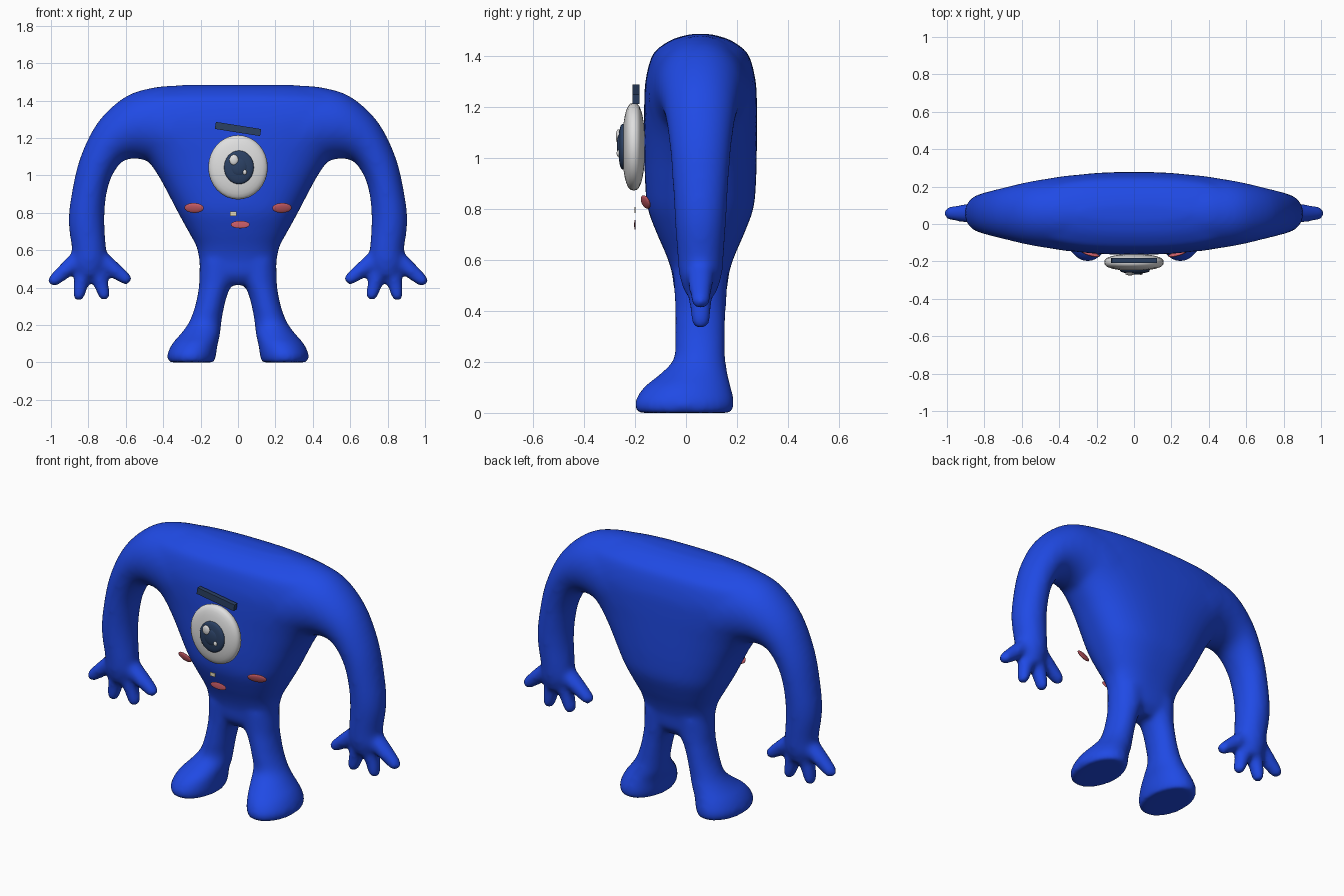
import bpy, bmesh, math
from mathutils import Vector, Matrix

cube = bpy.data.objects.get("Cube")
if cube:
    bpy.data.objects.remove(cube, do_unlink=True)

MID_Y = 0.057


def material(name, rgb):
    mat = bpy.data.materials.new(name)
    mat.use_nodes = True
    mat.diffuse_color = (*rgb, 1)
    mat.node_tree.nodes["Principled BSDF"].inputs["Base Color"].default_value = (*rgb, 1)
    return mat


blue = material("royal blue", (0.014, 0.068, 0.78))
white = material("eye white", (0.74, 0.74, 0.74))
navy = material("dark navy", (0.024, 0.052, 0.125))
pink = material("coral pink", (0.62, 0.115, 0.145))
cream = material("tooth cream", (0.78, 0.7, 0.48))


def add_object(name, bm, mat):
    bmesh.ops.recalc_face_normals(bm, faces=bm.faces)
    mesh = bpy.data.meshes.new(name)
    bm.to_mesh(mesh)
    bm.free()
    mesh.materials.append(mat)
    obj = bpy.data.objects.new(name, mesh)
    bpy.context.collection.objects.link(obj)
    return obj


def spline(a, b, c, d, t):
    return 0.5 * (2 * b + (c - a) * t + (2 * a - 5 * b + 4 * c - d) * t * t
                  + (3 * b - a - 3 * c + d) * t ** 3)


def power(value, exponent):
    return math.copysign(abs(value) ** exponent, value)


def loft(bm, sections, side=1, sides=32, steps=4, fullness=1.0):
    """Skin rounded sections (centre, half axis u, half axis v)."""
    last = len(sections) - 1
    dense = []
    for i in range(last):
        four = [sections[max(0, min(last, i + k))] for k in (-1, 0, 1, 2)]
        for s in range(steps):
            dense.append([spline(*(q[j] for q in four), s / steps) for j in range(3)])
    dense.append(sections[-1])
    rings = []
    for c, u, v in dense:
        ring = []
        for k in range(sides):
            a = math.tau * k / sides
            p = c + u * power(math.cos(a), fullness) + v * power(math.sin(a), fullness)
            ring.append(bm.verts.new((p.x * side, p.y, p.z)))
        rings.append(ring)
    for r0, r1 in zip(rings, rings[1:]):
        for k in range(sides):
            n = (k + 1) % sides
            bm.faces.new((r0[k], r0[n], r1[n], r1[k]))
    bm.faces.new(rings[0])
    bm.faces.new(rings[-1])


def level(z, x, half_x, y, half_y):
    return Vector((x, y, z)), Vector((half_x, 0, 0)), Vector((0, half_y, 0))


def across(ox, oz, ix, iz, depth):
    outer, inner = Vector((ox, MID_Y, oz)), Vector((ix, MID_Y, iz))
    return (outer + inner) / 2, (outer - inner) / 2, Vector((0, depth, 0))


def finger(bm, tip, side):
    start = Vector((0.795 + (tip[0] - 0.795) * 0.28, MID_Y, 0.55))
    end = Vector((tip[0], MID_Y, tip[1]))
    d = (end - start).normalized()
    n = Vector((d.z, 0, -d.x))
    parts = []
    for t, r in ((0, 0.05), (0.45, 0.043), (0.85, 0.034), (0.95, 0.026), (1, 0.01)):
        parts.append((start.lerp(end, t), n * r, Vector((0, r * 1.1, 0))))
    loft(bm, parts, side, 16)


# Body: torso, arms, hands and legs fused into one smooth skin
torso = [(0.415, 0.07, 0.06), (0.47, 0.19, 0.1), (0.55, 0.207, 0.112),
         (0.62, 0.222, 0.135), (0.7, 0.265, 0.17), (0.8, 0.32, 0.207),
         (0.9, 0.372, 0.217), (1.0, 0.427, 0.22), (1.1, 0.5, 0.221),
         (1.2, 0.61, 0.221), (1.3, 0.66, 0.216), (1.4, 0.59, 0.19),
         (1.44, 0.5, 0.15), (1.468, 0.4, 0.1), (1.485, 0.28, 0.035)]
arm = [(0.0, 1.485, 0.0, 0.85, 0.21), (0.3, 1.482, 0.33, 0.98, 0.205),
       (0.45, 1.47, 0.45, 1.06, 0.188), (0.6, 1.422, 0.545, 1.09, 0.167),
       (0.745, 1.29, 0.625, 1.068, 0.14), (0.842, 1.1, 0.685, 0.97, 0.12),
       (0.89, 0.9, 0.71, 0.85, 0.108), (0.906, 0.75, 0.714, 0.73, 0.1),
       (0.887, 0.6, 0.704, 0.6, 0.09), (0.885, 0.53, 0.705, 0.53, 0.082),
       (0.86, 0.46, 0.73, 0.46, 0.058)]
leg = [(0.55, 0.105, 0.1, 0.057, 0.108), (0.46, 0.11, 0.098, 0.057, 0.103),
       (0.41, 0.122, 0.087, 0.057, 0.1), (0.36, 0.137, 0.08, 0.056, 0.099),
       (0.29, 0.154, 0.079, 0.055, 0.099), (0.21, 0.177, 0.088, 0.053, 0.102),
       (0.15, 0.202, 0.107, 0.03, 0.135), (0.1, 0.23, 0.122, 0.005, 0.172),
       (0.04, 0.248, 0.131, -0.006, 0.196), (0.0, 0.248, 0.123, -0.006, 0.187)]
tips = [(1.008, 0.418), (0.858, 0.328), (0.707, 0.332), (0.575, 0.428)]

bm = bmesh.new()
loft(bm, [level(z, 0, hx, MID_Y, hy) for z, hx, hy in torso], sides=64, fullness=0.8)
for side in (1, -1):
    loft(bm, [across(*a) for a in arm], side)
    loft(bm, [level(*s) for s in leg], side)
    for tip in tips:
        finger(bm, tip, side)
body = add_object("body", bm, blue)
remesh = body.modifiers.new("fuse", "REMESH")
remesh.mode = "VOXEL"
remesh.voxel_size = 0.013
remesh.use_smooth_shade = True
relax = body.modifiers.new("relax", "SMOOTH")
relax.factor = 0.5
relax.iterations = 16


def ellipsoid(name, centre, radii, mat, tilt=0, turn=0, fullness=1.0):
    b = bmesh.new()
    bmesh.ops.create_uvsphere(b, u_segments=32, v_segments=16, radius=1)
    # The sphere's poles point forwards
    bmesh.ops.rotate(b, matrix=Matrix.Rotation(math.pi / 2, 3, "X"), verts=b.verts)
    for v in b.verts:
        v.co.y = power(v.co.y, fullness)
    bmesh.ops.scale(b, vec=radii, verts=b.verts)
    for f in b.faces:
        f.smooth = True
    obj = add_object(name, b, mat)
    obj.location = centre
    obj.rotation_euler = (tilt, 0, turn)
    return obj


def box(name, centre, size, mat, roll=0):
    b = bmesh.new()
    bmesh.ops.create_cube(b, size=1)
    bmesh.ops.scale(b, vec=size, verts=b.verts)
    obj = add_object(name, b, mat)
    obj.location = centre
    obj.rotation_euler = (0, roll, 0)
    return obj


# Eye
ellipsoid("eyeball", (0, -0.205, 1.043), (0.159, 0.045, 0.172), white, fullness=0.75)
ellipsoid("iris", (0.005, -0.243, 1.043), (0.08, 0.022, 0.09), navy, fullness=0.6)
ellipsoid("pupil", (0.005, -0.257, 1.045), (0.045, 0.014, 0.05), navy)
ellipsoid("large_glint", (-0.022, -0.265, 1.083), (0.024, 0.01, 0.028), white)
ellipsoid("small_glint", (0.036, -0.263, 1.017), (0.011, 0.009, 0.014), white)

# Brow
box("eyebrow", (0, -0.196, 1.248), (0.245, 0.026, 0.038), navy, math.radians(9))

# Cheeks, mouth and tooth
for side, label in ((1, "left"), (-1, "right")):
    ellipsoid(label + "_cheek", (0.235 * side, -0.158, 0.826),
              (0.054, 0.009, 0.028), pink, math.radians(20), math.radians(16) * side)
ellipsoid("mouth", (0.012, -0.2, 0.737), (0.051, 0.003, 0.02), pink)
box("tooth", (-0.026, -0.2, 0.795), (0.034, 0.003, 0.022), cream)
